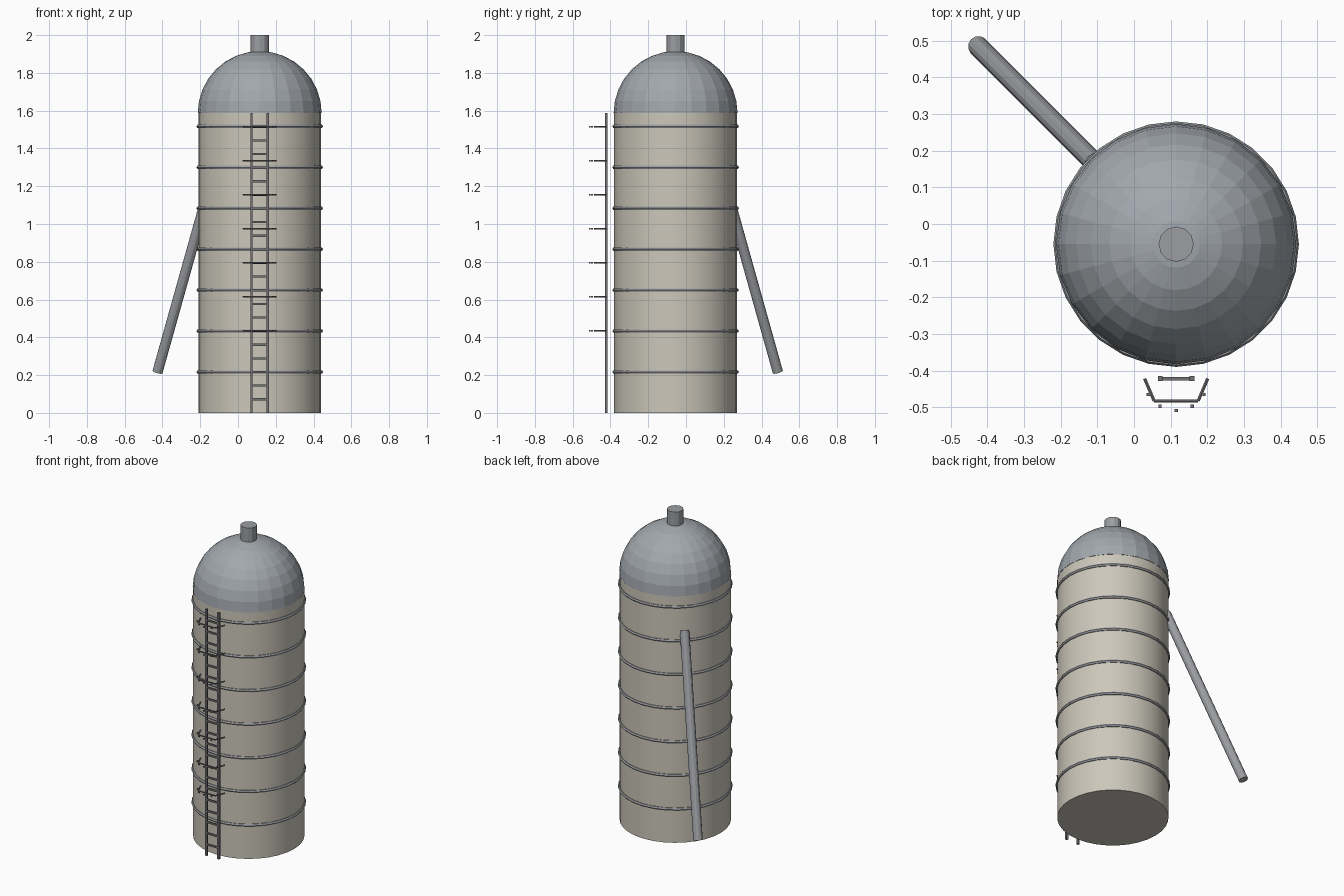
import bpy, math
from mathutils import Vector

if "Cube" in bpy.data.objects:
    bpy.data.objects.remove(bpy.data.objects["Cube"])

CX, CY, R, H = 0.115, -0.055, 0.325, 1.587


def mat(name, c):
    m = bpy.data.materials.new(name)
    m.diffuse_color = (*c, 1)
    m.use_nodes = True
    m.node_tree.nodes["Principled BSDF"].inputs["Base Color"].default_value = m.diffuse_color
    return m


CONCRETE = mat("concrete", (0.60, 0.57, 0.49))
DOME = mat("dome_metal", (0.36, 0.39, 0.42))
STEEL = mat("steel", (0.33, 0.34, 0.36))
DARK = mat("dark_steel", (0.17, 0.17, 0.18))


def finish(name, m, smooth=False):
    o = bpy.context.object
    o.name = name
    o.data.materials.append(m)
    if smooth:
        bpy.ops.object.shade_smooth_by_angle(angle=math.radians(30))
    return o


def rod(name, a, b, r, m, sides=12):
    a, b = Vector(a), Vector(b)
    bpy.ops.mesh.primitive_cylinder_add(vertices=sides, radius=r, depth=(b - a).length,
                                        location=(a + b) / 2,
                                        rotation=(b - a).to_track_quat('Z', 'Y').to_euler())
    return finish(name, m)


def box(name, loc, size, m, turn=0):
    bpy.ops.mesh.primitive_cube_add(size=1, location=loc, rotation=(0, 0, turn))
    bpy.context.object.scale = size
    return finish(name, m)


# Silo body
bpy.ops.mesh.primitive_cylinder_add(vertices=32, radius=R, depth=H, location=(CX, CY, H / 2))
finish("silo_body", CONCRETE, True)

# Dome: quarter-circle profile swept round the axis
SEG, RINGS, RD = 24, 8, R + 0.003
verts, faces = [], []
for i in range(RINGS):
    t = i / RINGS * math.pi / 2
    for j in range(SEG):
        p = j / SEG * math.tau
        verts.append((RD * math.cos(t) * math.cos(p), RD * math.cos(t) * math.sin(p), RD * math.sin(t)))
verts.append((0, 0, RD))
for j in range(SEG):
    k = (j + 1) % SEG
    for i in range(RINGS - 1):
        faces.append((i * SEG + j, i * SEG + k, (i + 1) * SEG + k, (i + 1) * SEG + j))
    faces.append(((RINGS - 1) * SEG + j, (RINGS - 1) * SEG + k, RINGS * SEG))
faces.append(tuple(reversed(range(SEG))))
me = bpy.data.meshes.new("dome")
me.from_pydata(verts, [], faces)
dome = bpy.data.objects.new("dome", me)
dome.location = (CX, CY, H)
me.materials.append(DOME)
bpy.context.collection.objects.link(dome)

# Roof vent
rod("roof_vent", (CX, CY, 1.88), (CX, CY, 2.0), 0.048, STEEL)

# Reinforcing bands
for k in range(1, 8):
    bpy.ops.mesh.primitive_torus_add(major_segments=28, minor_segments=6, major_radius=R,
                                     minor_radius=0.01, location=(CX, CY, 0.2167 * k))
    finish(f"band_{k}", STEEL, True)

# Unloading chute
rod("chute", (-0.426, 0.486, 0.217), (-0.106, 0.166, 1.36), 0.028, STEEL)

# Ladder
LY = -0.422
for s in (-1, 1):
    box("ladder_rail", (CX + s * 0.0435, LY, H / 2), (0.013, 0.013, H), DARK)
for k in range(1, 22):
    box("ladder_rung", (CX, LY, H * k / 22), (0.087, 0.009, 0.011), DARK)

# Safety cage hoops with small studs
PATH = [(-0.086, 0), (-0.06, -0.061), (0.06, -0.061), (0.086, 0)]
for n in range(7):
    z = 0.435 + 0.18 * n
    for a, b in zip(PATH, PATH[1:]):
        rod("cage_hoop", (CX + a[0], LY + a[1], z), (CX + b[0], LY + b[1], z), 0.005, DARK, 6)
    for d in range(30, 151, 30):
        t = math.radians(d)
        box("cage_stud", (CX + 0.088 * math.cos(t), LY - 0.087 * math.sin(t), z),
            (0.009, 0.009, 0.008), DARK)
